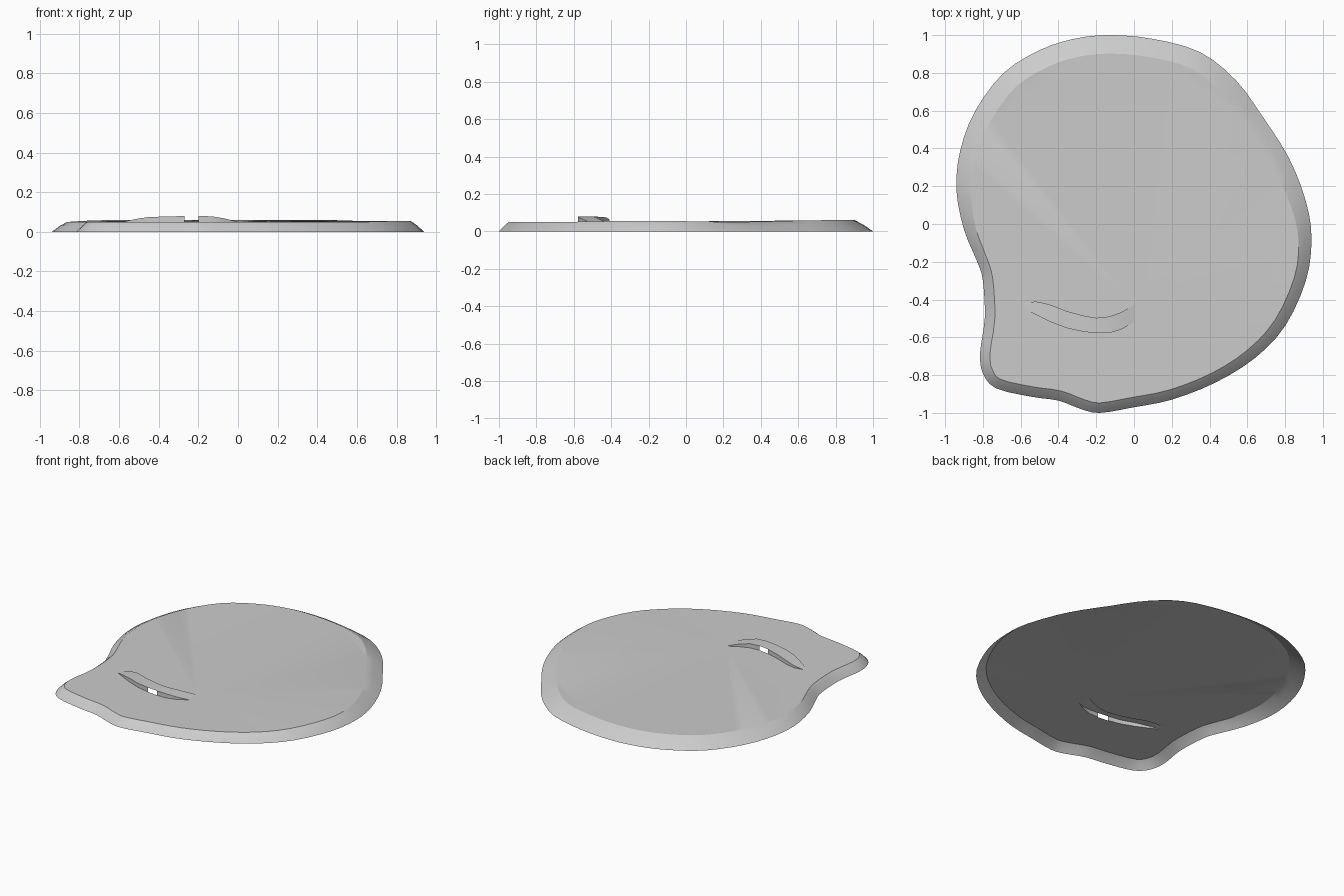
import bpy, bmesh, math
from mathutils import Vector

cube = bpy.data.objects.get("Cube")
if cube:
    bpy.data.objects.remove(cube)

grey = bpy.data.materials.new("light grey")
grey.use_nodes = True
colour = (0.6, 0.6, 0.6, 1)
grey.diffuse_color = colour
grey.node_tree.nodes["Principled BSDF"].inputs["Base Color"].default_value = colour

# Footprint control points, clockwise from the back
OUTLINE = [(-.13, 1), (.1, .98), (.35, .91), (.54, .76), (.68, .57), (.82, .35),
           (.91, .12), (.94, -.08), (.91, -.3), (.8, -.54), (.64, -.71), (.43, -.84),
           (.2, -.93), (0, -.97), (-.18, -1), (-.28, -.98), (-.4, -.935), (-.54, -.915),
           (-.73, -.87), (-.8, -.79), (-.815, -.68), (-.79, -.5), (-.8, -.3),
           (-.83, -.2), (-.9, -.03), (-.94, .18), (-.92, .39), (-.84, .6),
           (-.69, .8), (-.5, .92), (-.32, .98)]
# Raised strap stations: x, front y, back y, height above the deck
STRAP = [(-.58, -.45, -.42, 0), (-.52, -.48, -.41, .014), (-.45, -.515, -.425, .025),
         (-.36, -.55, -.46, .027), (-.27, -.57, -.485, .03), (-.2, -.578, -.497, .03),
         (-.13, -.577, -.49, .028), (-.07, -.56, -.468, .018), (0, -.52, -.43, 0)]
GAP = 4  # strap station where the side walls are left open


def smooth_loop(points, steps=3):
    """Closed spline through the control points."""
    pts = [Vector(p) for p in points]
    n, out = len(pts), []
    for i in range(n):
        a, b, c, d = (pts[(i + k) % n] for k in (-1, 0, 1, 2))
        for s in range(steps):
            t = s / steps
            out.append(.5 * (2 * b + (c - a) * t + (2 * a - 5 * b + 4 * c - d) * t * t
                             + (3 * b - a - 3 * c + d) * t ** 3))
    return out


def ramp(v, lo, hi):
    t = max(0, min(1, (v - lo) / (hi - lo)))
    return t * t * (3 - 2 * t)


def deck_z(x, y):
    return .05 + .01 * ramp(y, .2, .8) + .005 * ramp(x, .6, .85) * ramp(-y, -.3, .1)


def finish(name, bm):
    for f in bm.faces:
        f.normal_update()
        if f.normal.z < -1e-4:
            f.normal_flip()
    mesh = bpy.data.meshes.new(name)
    bm.to_mesh(mesh)
    bm.free()
    mesh.materials.append(grey)
    obj = bpy.data.objects.new(name, mesh)
    bpy.context.collection.objects.link(obj)
    bpy.ops.object.select_all(action='DESELECT')
    obj.select_set(True)
    bpy.context.view_layer.objects.active = obj
    bpy.ops.object.shade_smooth_by_angle(angle=math.radians(25))


# Open-bottomed shell: sloping rim and flat deck with a strap opening
loop = smooth_loop(OUTLINE)
count = len(loop)
bm = bmesh.new()
rings = [[], [], []]
for i, p in enumerate(loop):
    tangent = (loop[(i + 1) % count] - loop[i - 1]).normalized()
    inward = Vector((tangent.y, -tangent.x))
    inset = .053 + .045 * ramp(p.y, -.3, .6) + .01 * ramp(p.x, .4, .9)
    top = p + inward * inset
    h = deck_z(*top)
    mid = p + inward * inset * .55
    rings[0].append(bm.verts.new((*p, 0)))
    rings[1].append(bm.verts.new((*mid, h * .62)))
    rings[2].append(bm.verts.new((*top, h)))
for low, high in zip(rings, rings[1:]):
    for i in range(count):
        j = (i + 1) % count
        bm.faces.new((low[i], high[i], high[j], low[j]))

hole = [(x, f) for x, f, b, h in STRAP] + [(x, b) for x, f, b, h in reversed(STRAP)]
hole = [bm.verts.new((x, y, deck_z(x, y))) for x, y in hole]
edges = [bm.edges.new((hole[i - 1], hole[i])) for i in range(len(hole))]
edges += [bm.edges.get((rings[2][i - 1], rings[2][i])) for i in range(count)]
bmesh.ops.triangle_fill(bm, use_beauty=True, use_dissolve=False, edges=edges,
                        normal=(0, 0, 1))
finish("shell", bm)

# Curved strap raised over the opening
bm = bmesh.new()
rows = [[bm.verts.new((x, y, deck_z(x, y) + h)) for y in (f, b)] for x, f, b, h in STRAP]
for a, b in zip(rows, rows[1:]):
    bm.faces.new((a[0], b[0], b[1], a[1]))
finish("strap", bm)

# Side walls under the strap, open at the gap
for name, side in (("front_strap_wall", 1), ("back_strap_wall", 2)):
    bm = bmesh.new()
    cols = []
    for s in STRAP:
        z = deck_z(s[0], s[side])
        cols.append([bm.verts.new((s[0], s[side], z + k * s[3])) for k in (0, 1)])
    for i, (a, b) in enumerate(zip(cols, cols[1:])):
        if i != GAP:
            quad = (a[0], b[0], b[1], a[1])
            bm.faces.new(quad if side == 1 else quad[::-1])
    bmesh.ops.remove_doubles(bm, verts=bm.verts[:], dist=1e-5)
    finish(name, bm)
